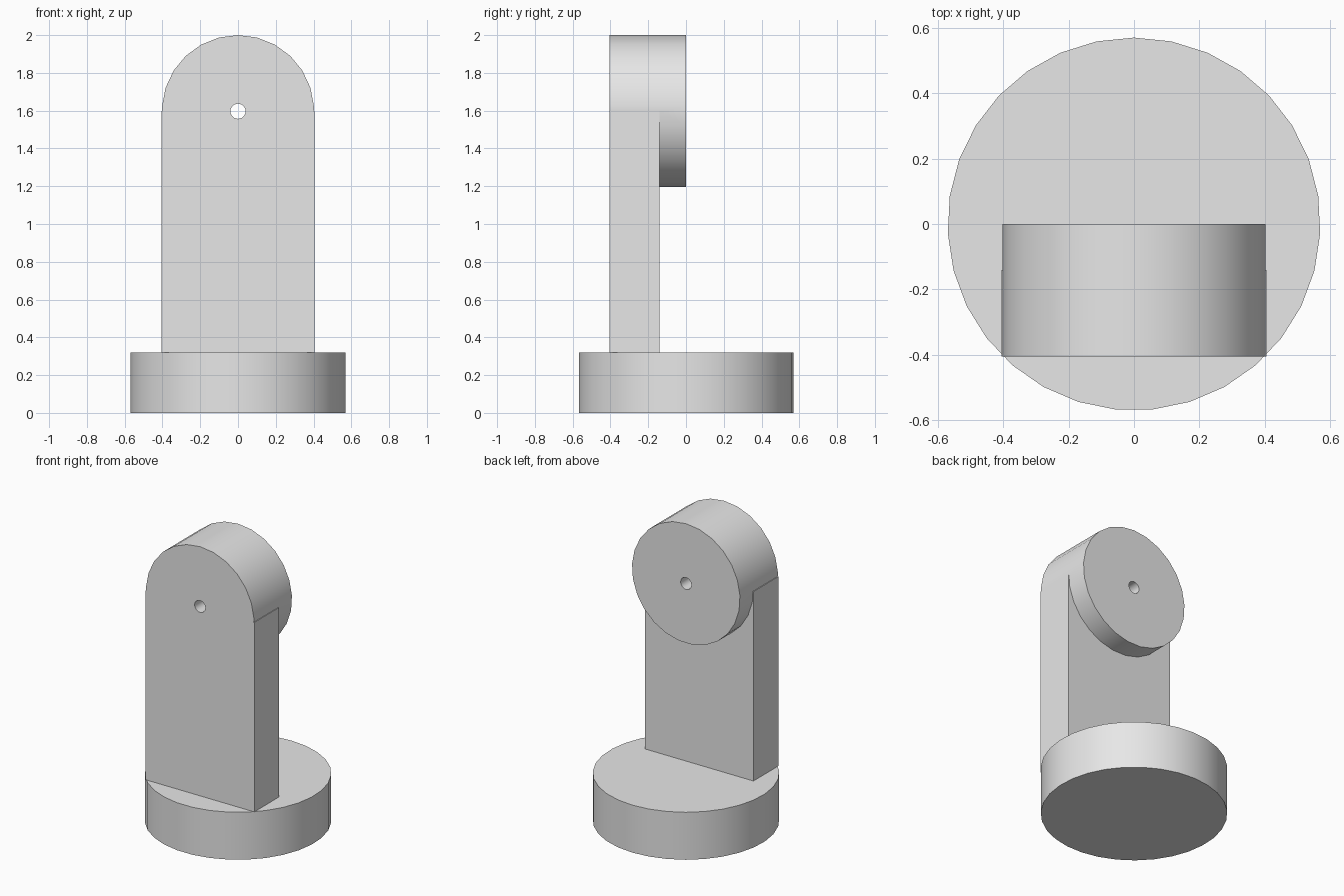
import bpy
import bmesh
from math import sin, cos, tau, radians
from mathutils import Vector

old = bpy.data.objects.get("Cube")
if old:
    bpy.data.objects.remove(old, do_unlink=True)

grey = bpy.data.materials.new("light_grey")
grey.use_nodes = True
grey.diffuse_color = (0.8, 0.8, 0.8, 1)
grey.node_tree.nodes["Principled BSDF"].inputs["Base Color"].default_value = (0.8, 0.8, 0.8, 1)


def prism(name, outline, depth):
    """Extrude a closed 3D outline along the depth vector."""
    bm = bmesh.new()
    face = bm.faces.new([bm.verts.new(p) for p in outline])
    ext = bmesh.ops.extrude_face_region(bm, geom=[face], use_keep_orig=True)
    moved = [g for g in ext["geom"] if isinstance(g, bmesh.types.BMVert)]
    bmesh.ops.translate(bm, vec=Vector(depth), verts=moved)
    bmesh.ops.recalc_face_normals(bm, faces=bm.faces)
    mesh = bpy.data.meshes.new(name)
    bm.to_mesh(mesh)
    bm.free()
    mesh.materials.append(grey)
    ob = bpy.data.objects.new(name, mesh)
    bpy.context.collection.objects.link(ob)
    return ob


def ring(radius, sides):
    """Circle points starting straight up."""
    return [(radius * sin(tau * i / sides), radius * cos(tau * i / sides)) for i in range(sides)]


def combine(ob, other, operation):
    """Apply a boolean and remove the helper object."""
    other.hide_render = True
    mod = ob.modifiers.new(operation.lower(), "BOOLEAN")
    mod.operation = operation
    mod.solver = "EXACT"
    mod.object = other
    bpy.context.view_layer.objects.active = ob
    bpy.ops.object.modifier_apply(modifier=mod.name)
    bpy.data.objects.remove(other, do_unlink=True)


FRONT, BACK = -0.405, -0.14
AXIS_Z, BASE_TOP, HALF = 1.597, 0.32, 0.405

# Round base
base = prism("base", [(x, y, 0) for x, y in ring(0.57, 31)], (0, 0, BASE_TOP))

# Upright post with a round barrel head
post = prism("upright_and_barrel",
             [(x, FRONT, AXIS_Z + z) for x, z in ring(0.403, 25)], (0, -FRONT, 0))
slab = prism("slab", [(-HALF, FRONT, BASE_TOP), (HALF, FRONT, BASE_TOP),
                      (HALF, FRONT, AXIS_Z), (-HALF, FRONT, AXIS_Z)], (0, BACK - FRONT, 0))
combine(post, slab, "UNION")

# Axle hole through the barrel
drill = prism("drill", [(x, -0.6, AXIS_Z + z) for x, z in ring(0.04, 24)], (0, 0.8, 0))
combine(post, drill, "DIFFERENCE")

# Smooth round walls, sharp rims
bpy.ops.object.select_all(action="DESELECT")
for ob in (base, post):
    ob.select_set(True)
bpy.context.view_layer.objects.active = post
bpy.ops.object.shade_smooth_by_angle(angle=radians(30))
